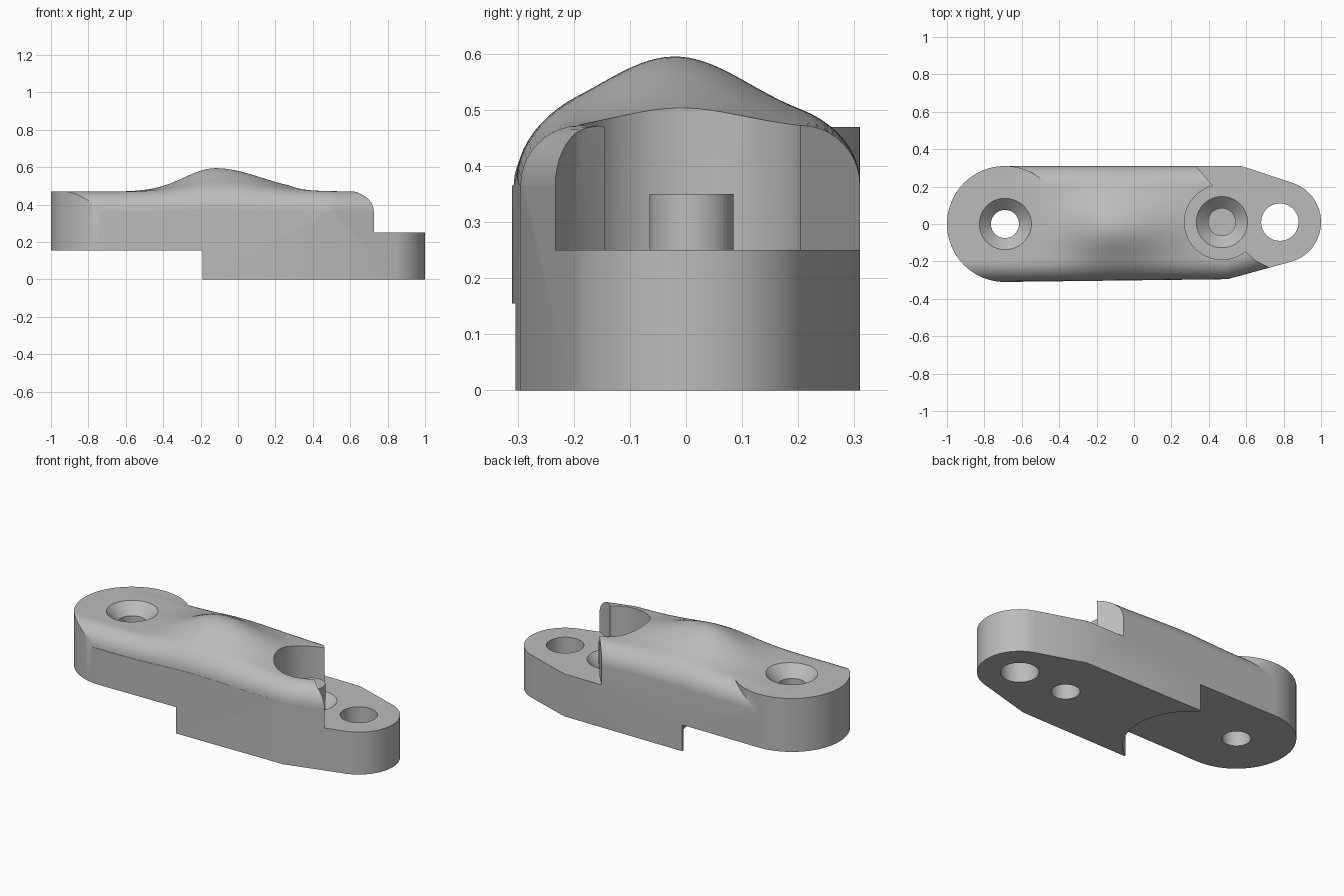
import bpy, bmesh
from math import sin, cos, pi, exp, radians

cube = bpy.data.objects.get("Cube")
if cube:
    bpy.data.objects.remove(cube, do_unlink=True)

grey = bpy.data.materials.new("neutral grey")
grey.use_nodes = True
colour = (0.5, 0.5, 0.5, 1)
grey.diffuse_color = colour
grey.node_tree.nodes["Principled BSDF"].inputs["Base Color"].default_value = colour

TOP, FLOOR, STEP = 0.47, 0.25, 0.155
FILLET = 0.105


def finish(name, bm):
    bmesh.ops.recalc_face_normals(bm, faces=bm.faces)
    mesh = bpy.data.meshes.new(name)
    bm.to_mesh(mesh)
    bm.free()
    obj = bpy.data.objects.new(name, mesh)
    mesh.materials.append(grey)
    bpy.context.collection.objects.link(obj)
    return obj


def loft(name, rings):
    bm = bmesh.new()
    rows = [[bm.verts.new(p) for p in ring] for ring in rings]
    n = len(rows[0])
    for a, b in zip(rows, rows[1:]):
        for i in range(n):
            j = (i + 1) % n
            bm.faces.new((a[i], a[j], b[j], b[i]))
    bm.faces.new(rows[0])
    bm.faces.new(rows[-1])
    return finish(name, bm)


def prism(name, points, z0, z1):
    return loft(name, [[(x, y, z) for x, y in points] for z in (z0, z1)])


def arc(cx, cy, r, start, end, n=48):
    angles = [radians(start + (end - start) * i / n) for i in range(n + 1)]
    return [(cx + r * cos(a), cy + r * sin(a)) for a in angles]


def cone(name, cx, cy, r0, r1, z0, z1):
    circle = arc(0, 0, 1, 0, 354, 59)
    return loft(name, [[(cx + r * x, cy + r * y, z) for x, y in circle]
                       for r, z in ((r0, z0), (r1, z1))])


def combine(target, tool, operation):
    tool.hide_render = True
    mod = target.modifiers.new(operation.lower(), "BOOLEAN")
    mod.operation, mod.solver, mod.object = operation, "EXACT", tool
    bpy.context.view_layer.objects.active = target
    bpy.ops.object.modifier_apply(modifier=mod.name)
    bpy.data.objects.remove(tool, do_unlink=True)


# Side edges of the body in plan: straight, then tapering to the nose
def front_edge(x):
    if x < -0.69:
        return -0.307
    if x < 0.5:
        return -0.307 + 0.012 * (x + 0.69) / 1.19
    return -0.295 + 0.275 * (x - 0.5)


def back_edge(x):
    return 0.31 - 0.325 * max(0, x - 0.575)


def hump(x, y):
    spread = 0.235 if x < -0.12 else 0.34
    return 0.125 * exp(-((x + 0.12) / spread) ** 2 - ((y + 0.02) / 0.19) ** 2)


# Crowned upper surface with rounded long edges
def section(x):
    f, b = front_edge(x), back_edge(x)
    steps = 10
    curve = [(FILLET * (1 - cos(pi / 2 * i / steps)),
              FILLET * (1 - sin(pi / 2 * i / steps))) for i in range(steps + 1)]
    points = [(f + d, drop) for d, drop in curve]
    y0, y1 = f + FILLET, b - FILLET
    points += [(y0 + (y1 - y0) * i / 28, 0) for i in range(1, 28)]
    points += [(b - d, drop) for d, drop in reversed(curve)]
    ring = [(x, y, TOP - drop + hump(x, y)) for y, drop in points]
    return ([(x, -0.5, -0.1), (x, -0.5, ring[0][2])] + ring
            + [(x, 0.5, ring[-1][2]), (x, 0.5, -0.1)])


body = loft("clamp_body", [section(-1.05 + 0.025 * i) for i in range(85)])

# Square-edged rear half of the round end
pad = prism("round_end_pad", [(-1.1, 0.15), (-1.1, 0.4), (-0.69, 0.4)]
            + arc(-0.69, 0, 0.31, 90, 30), 0.1, TOP - 0.0005)
combine(body, pad, "UNION")

# Plan outline
outline = prism("outline", arc(-0.69, 0, 0.31, 90, 270) + [(0.5, -0.295)]
                + arc(0.78, 0.01, 0.22, -74, 72) + [(0.575, 0.31)], 0, 0.8)
combine(body, outline, "INTERSECT")

# Low shelf at the nose, with a round pocket between two arms
shelf = prism("shelf_cutter", [(0.28, 0.5), (0.28, 0.371)]
              + arc(0.47, 0.01, 0.2, 104, 309)
              + [(0.65, -0.195), (0.73, -0.235), (0.8, -0.45),
                 (1.2, -0.45), (1.2, 0.5)], FLOOR, 1)
combine(body, shelf, "DIFFERENCE")

# Raised underside of the round end, ending in a concave wall
under = prism("underside_cutter", [(-1.2, -0.5), (-0.19, -0.5)]
              + arc(-0.38, 0, 0.35, -57.1, 57.1)
              + [(-0.19, 0.5), (-1.2, 0.5)], -0.2, STEP)
combine(body, under, "DIFFERENCE")

# Two countersunk screw holes and one plain hole
for x, y, z in ((-0.69, 0, TOP), (0.47, 0.01, FLOOR)):
    combine(body, cone("sink_cutter", x, y, 0.07, 0.167, z - 0.067, z + 0.03), "DIFFERENCE")
    combine(body, cone("drill_cutter", x, y, 0.075, 0.075, -0.2, z + 0.1), "DIFFERENCE")
combine(body, cone("nose_hole_cutter", 0.78, 0.01, 0.1, 0.1, -0.2, 0.6), "DIFFERENCE")

bpy.ops.object.select_all(action="DESELECT")
body.select_set(True)
bpy.context.view_layer.objects.active = body
bpy.ops.object.shade_smooth_by_angle(angle=radians(28))
